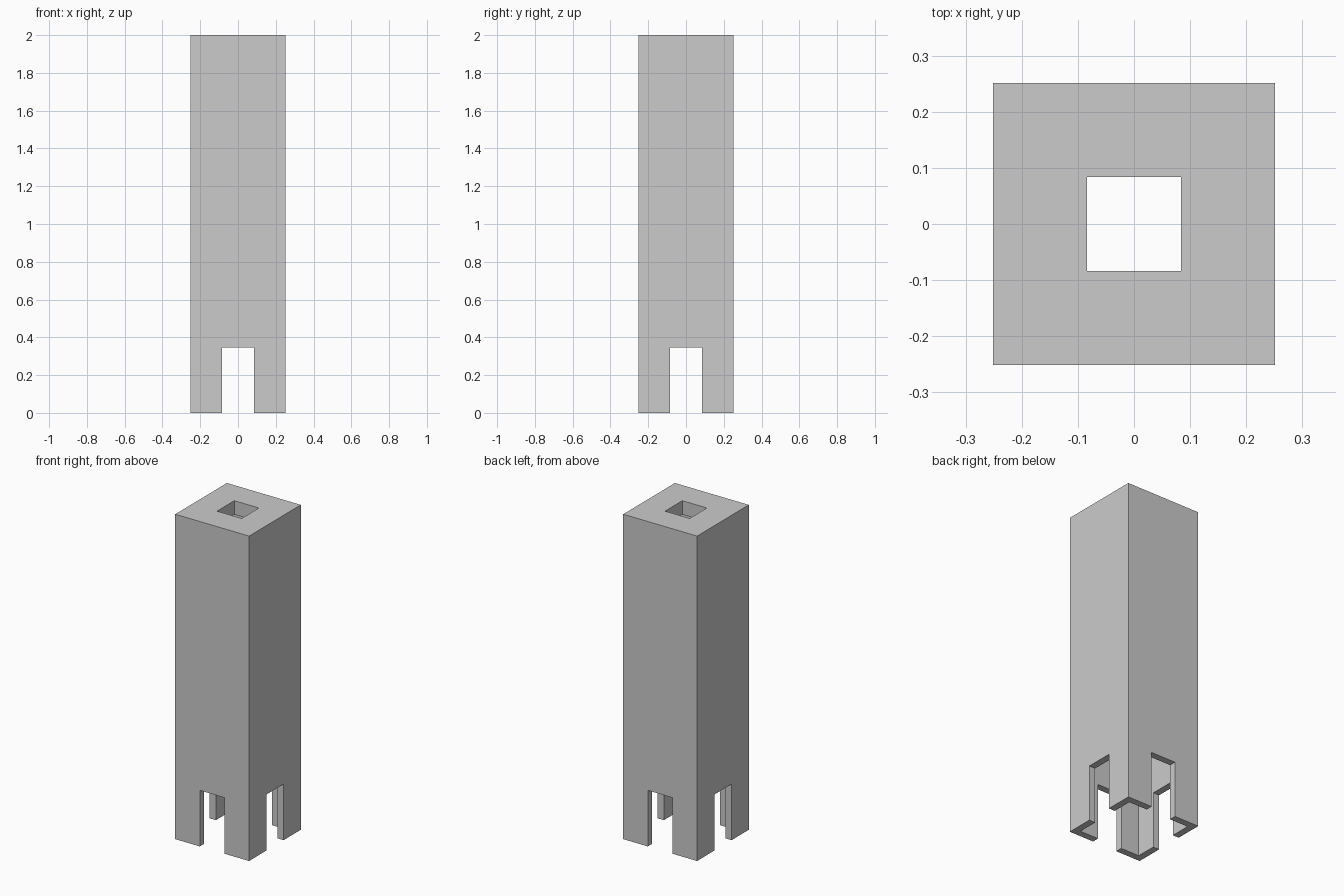
import bpy

if "Cube" in bpy.data.objects:
    bpy.data.objects.remove(bpy.data.objects["Cube"])

HALF = 0.2515    # half the outer width
WALL = 0.042     # wall thickness
GAP = 0.084      # half width of doorways and roof opening
DOOR_H = 0.345
ROOF = 0.085
HEIGHT = 2.0


def box(name, hx, hy, z0, z1):
    bpy.ops.mesh.primitive_cube_add(size=2, location=(0, 0, (z0 + z1) / 2))
    ob = bpy.context.object
    ob.name = name
    ob.scale = (hx, hy, (z1 - z0) / 2)
    bpy.ops.object.transform_apply(location=True, rotation=True, scale=True)
    return ob


# Outer body of the tower
tower = box("hollow_tower", HALF, HALF, 0, HEIGHT)

# Cavity, crossing doorways and roof opening
inner = HALF - WALL
cutters = [
    box("cavity_cutter", inner, inner, -0.2, HEIGHT - ROOF),
    box("side_door_cutter", 0.4, GAP, -0.1, DOOR_H),
    box("front_door_cutter", GAP, 0.4, -0.15, DOOR_H),
    box("roof_hole_cutter", GAP, GAP, HEIGHT - 0.3, HEIGHT + 0.1),
]
bpy.context.view_layer.objects.active = tower
for cutter in cutters:
    cutter.hide_render = True
    mod = tower.modifiers.new(cutter.name, 'BOOLEAN')
    mod.operation = 'DIFFERENCE'
    mod.solver = 'EXACT'
    mod.object = cutter
    bpy.ops.object.modifier_apply(modifier=mod.name)
for cutter in cutters:
    bpy.data.objects.remove(cutter, do_unlink=True)
